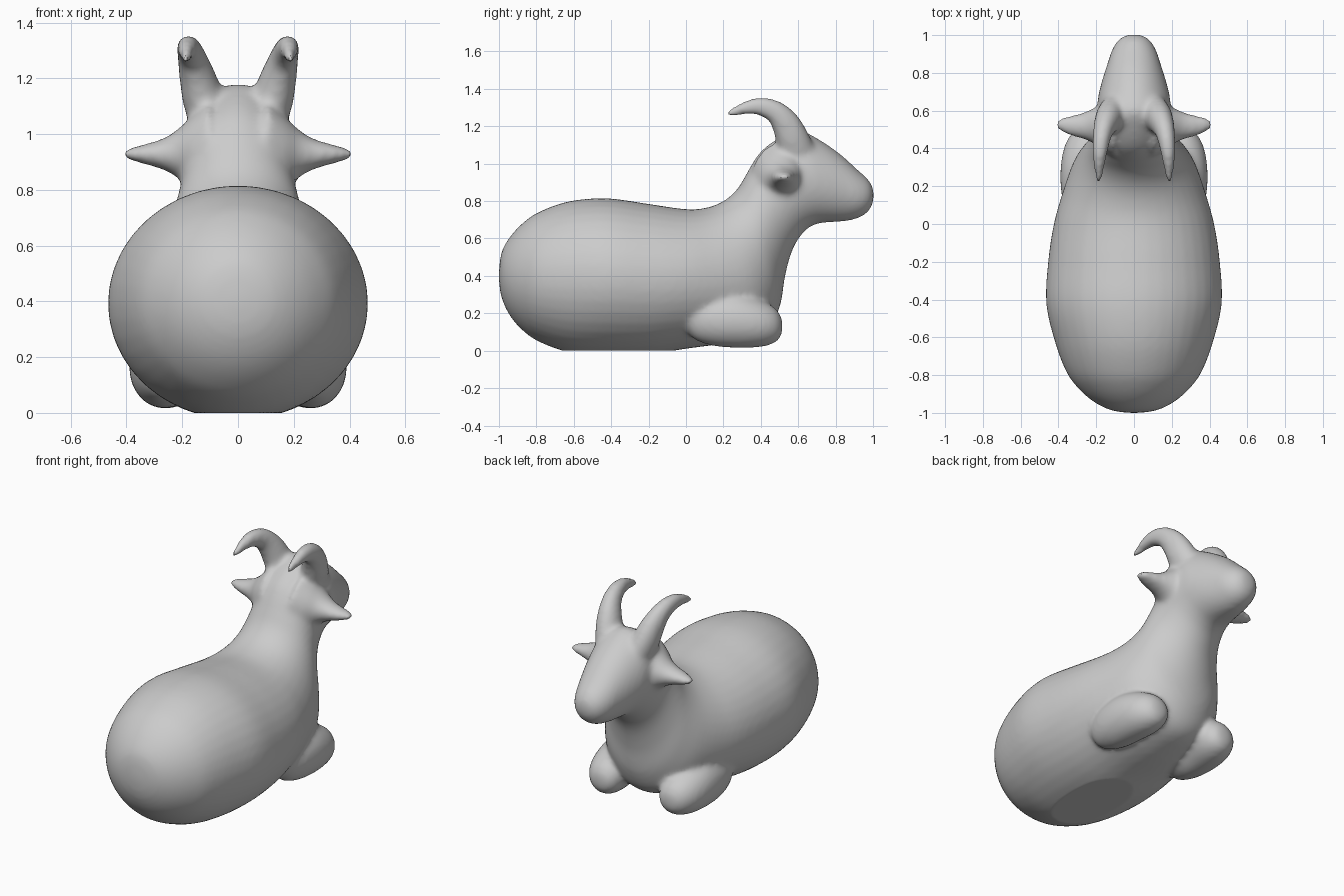
import bpy, bmesh, math
from mathutils import Vector

if "Cube" in bpy.data.objects:
    bpy.data.objects.remove(bpy.data.objects["Cube"])

SEG = 40


def spline(rows, steps=5):
    """Catmull-Rom interpolation through rows of numbers."""
    pts = [Vector(r) for r in rows]
    pts = [pts[0]] + pts + [pts[-1]]
    out = []
    for p0, p1, p2, p3 in zip(pts, pts[1:], pts[2:], pts[3:]):
        for i in range(steps):
            t = i / steps
            out.append(0.5 * (2 * p1 + (p2 - p0) * t + (2 * p0 - 5 * p1 + 4 * p2 - p3) * t ** 2
                              + (3 * p1 - p0 - 3 * p2 + p3) * t ** 3))
    return out + [pts[-1]]


def loft(bm, rings):
    """Skin elliptical rings given as (centre, axis a, axis b)."""
    loops = []
    for c, a, b in rings:
        loops.append([bm.verts.new(c + a * math.cos(2 * math.pi * k / SEG)
                                   + b * math.sin(2 * math.pi * k / SEG)) for k in range(SEG)])
    for l0, l1 in zip(loops, loops[1:]):
        for k in range(SEG):
            n = (k + 1) % SEG
            bm.faces.new((l0[k], l0[n], l1[n], l1[k]))
    bm.faces.new(loops[0][::-1])
    bm.faces.new(loops[-1])


bm = bmesh.new()

# Body, neck and head: lower y, lower z, upper y, upper z, half width
trunk = [
    (-1.0, .37, -1.0, .43, .03), (-.985, .28, -.985, .53, .125), (-.94, .185, -.94, .61, .215),
    (-.87, .105, -.87, .685, .295), (-.78, .045, -.78, .745, .36), (-.62, -.01, -.62, .80, .42),
    (-.42, -.025, -.42, .815, .465), (-.2, -.02, -.2, .785, .455), (0, .01, 0, .757, .425),
    (.24, .045, .11, .765, .375), (.42, .10, .2, .80, .325), (.50, .23, .27, .86, .275),
    (.53, .40, .32, .94, .235), (.57, .54, .36, 1.01, .21), (.63, .635, .41, 1.075, .20),
    (.69, .675, .50, 1.14, .195), (.745, .685, .60, 1.18, .19), (.80, .688, .71, 1.13, .17),
    (.87, .695, .82, 1.055, .142), (.935, .715, .915, .97, .115), (.98, .75, .975, .915, .08),
    (1.003, .80, 1.003, .865, .035),
]
loft(bm, [(Vector((0, (yb + yt) / 2, (zb + zt) / 2)), Vector((w, 0, 0)),
           Vector((0, (yt - yb) / 2, (zt - zb) / 2))) for yb, zb, yt, zt, w in spline(trunk)])

for side in (-1, 1):
    # Horns sweeping up and back: x, y, z, radius
    horn = spline([(.10, .60, 1.05, .095), (.125, .57, 1.13, .09), (.145, .535, 1.21, .078),
                   (.165, .48, 1.275, .062), (.178, .40, 1.306, .050), (.184, .32, 1.298, .037),
                   (.187, .22, 1.265, .016)])
    rings = []
    for i, h in enumerate(horn):
        d = horn[min(i + 1, len(horn) - 1)] - horn[max(i - 1, 0)]
        up = Vector((0, -d[2], d[1])).normalized()
        rings.append((Vector((side * h[0], h[1], h[2])), Vector((h[3] * .85, 0, 0)), up * h[3]))
    loft(bm, rings)

    # Ears pointing sideways: x, y, z, depth radius, height radius
    ear = spline([(.10, .50, .93, .15, .19), (.17, .51, .93, .12, .13), (.22, .52, .93, .09, .085),
                  (.27, .52, .928, .07, .056), (.33, .52, .928, .055, .038),
                  (.38, .525, .928, .04, .024), (.41, .525, .928, .02, .014)])
    loft(bm, [(Vector((side * x, y, z)), Vector((0, ry, 0)), Vector((0, 0, rz)))
              for x, y, z, ry, rz in ear])

    # Folded front legs: x, y, z, half width, half height
    leg = spline([(.27, -.02, .20, .03, .04), (.27, .04, .175, .08, .11), (.265, .15, .165, .118, .14),
                  (.262, .28, .16, .128, .145), (.25, .40, .145, .122, .125),
                  (.24, .48, .135, .09, .09), (.235, .515, .13, .04, .04)])
    loft(bm, [(Vector((side * x, y, z)), Vector((w, 0, 0)), Vector((0, 0, h)))
              for x, y, z, w, h in leg])

# Each lofted shell gets outward normals
bmesh.ops.recalc_face_normals(bm, faces=bm.faces)
mesh = bpy.data.meshes.new("goat_figure")
bm.to_mesh(mesh)
bm.free()
goat = bpy.data.objects.new("goat_figure", mesh)
bpy.context.collection.objects.link(goat)
bpy.context.view_layer.objects.active = goat
goat.select_set(True)

# Fuse the shells into one skin and soften the joints
fuse = goat.modifiers.new("fuse", 'REMESH')
fuse.mode = 'VOXEL'
fuse.voxel_size = .014
soften = goat.modifiers.new("soften", 'SMOOTH')
soften.factor = .5
soften.iterations = 14
for m in ("fuse", "soften"):
    bpy.ops.object.modifier_apply(modifier=m)

# Flat resting patch under the belly
for v in goat.data.vertices:
    v.co.z = max(v.co.z, 0)

clay = bpy.data.materials.new("clay_grey")
clay.diffuse_color = (.6, .6, .6, 1)
clay.use_nodes = True
clay.node_tree.nodes["Principled BSDF"].inputs["Base Color"].default_value = clay.diffuse_color
goat.data.materials.clear()
goat.data.materials.append(clay)
bpy.ops.object.shade_smooth_by_angle(angle=math.radians(40))
